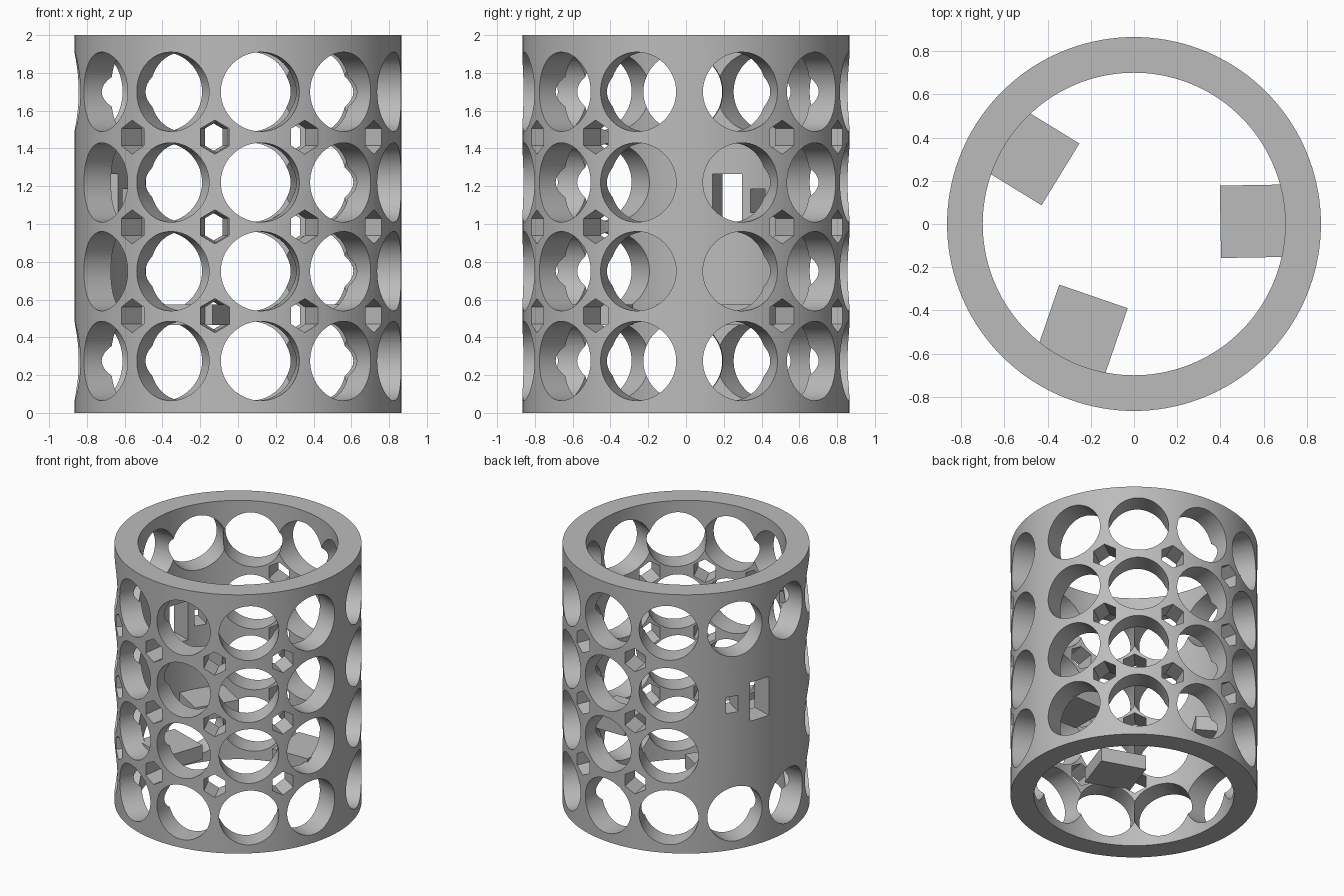
import bpy, bmesh, math
from mathutils import Matrix, Vector

HEIGHT, OUTER, INNER = 2.0, 0.865, 0.70
STEP, START, COLUMNS = 32.25, 20.0, 11
BLANK = (4, 5)                      # columns left solid in the middle rows
ROWS = (0.275, 0.75, 1.22, 1.70)
HEX_ROWS = (0.515, 0.985, 1.46)

cube = bpy.data.objects.get("Cube")
if cube:
    bpy.data.objects.remove(cube, do_unlink=True)

grey = bpy.data.materials.new("plain_grey")
grey.use_nodes = True
colour = (0.5, 0.5, 0.5, 1)
grey.diffuse_color = colour
grey.node_tree.nodes["Principled BSDF"].inputs["Base Color"].default_value = colour


def finish(bm, name):
    bmesh.ops.recalc_face_normals(bm, faces=bm.faces)
    mesh = bpy.data.meshes.new(name)
    bm.to_mesh(mesh)
    bm.free()
    mesh.materials.append(grey)
    obj = bpy.data.objects.new(name, mesh)
    bpy.context.collection.objects.link(obj)
    return obj


def radial_prism(bm, outline, near, far, angle):
    """Extrude a (side, height) outline outward along a horizontal direction."""
    turn = Matrix.Rotation(math.radians(angle), 4, "Z")
    face = bm.faces.new([bm.verts.new(turn @ Vector((near, s, z))) for s, z in outline])
    out = bmesh.ops.extrude_face_region(bm, geom=[face], use_keep_orig=True)
    moved = [v for v in out["geom"] if isinstance(v, bmesh.types.BMVert)]
    bmesh.ops.translate(bm, verts=moved, vec=turn @ Vector((far - near, 0, 0)))


def polygon(radius, z, sides):
    turns = [math.tau * i / sides for i in range(sides)]
    return [(radius * math.sin(a), z + radius * math.cos(a)) for a in turns]


def rectangle(centre, width, low, high):
    a, b = centre - width / 2, centre + width / 2
    return [(a, low), (b, low), (b, high), (a, high)]


# Thick tube wall, spun from a rectangular profile
bm = bmesh.new()
corners = [bm.verts.new((r, 0, z)) for r, z in
           ((INNER, 0), (OUTER, 0), (OUTER, HEIGHT), (INNER, HEIGHT))]
edges = [bm.edges.new((corners[i - 1], corners[i])) for i in range(4)]
bmesh.ops.spin(bm, geom=corners + edges, cent=(0, 0, 0), axis=(0, 0, 1),
               angle=math.tau, steps=144, use_merge=True)
bmesh.ops.remove_doubles(bm, verts=bm.verts, dist=0.0001)
tube = finish(bm, "perforated_tube")

# Round holes in columns, small hexagonal holes between them, two slots
bm = bmesh.new()
for col in range(COLUMNS):
    angle = START + col * STEP
    for row, z in enumerate(ROWS):
        if not (col in BLANK and row in (1, 2)):
            radial_prism(bm, polygon(0.21, z, 64), 0.6, 1.0, angle)
    if col < COLUMNS - 1 and col not in BLANK and col + 1 not in BLANK:
        for z in HEX_ROWS:
            radial_prism(bm, polygon(0.09, z, 6), 0.6, 1.0, angle + STEP / 2)
radial_prism(bm, rectangle(0, 0.164, 0.965, 1.265), 0.6, 1.0, 161.7)
radial_prism(bm, rectangle(0, 0.09, 1.06, 1.185), 0.6, 1.0, 147)
cutter = finish(bm, "hole_cutter")
cutter.hide_render = True

cut = tube.modifiers.new("holes", "BOOLEAN")
cut.operation = "DIFFERENCE"
cut.solver = "EXACT"
cut.use_self = True
cut.object = cutter
bpy.ops.object.select_all(action="DESELECT")
bpy.context.view_layer.objects.active = tube
tube.select_set(True)
bpy.ops.object.modifier_apply(modifier=cut.name)
bpy.data.objects.remove(cutter, do_unlink=True)
bpy.ops.object.shade_smooth_by_angle(angle=math.radians(30))

# Three support blocks on the inner wall: direction, inner distance, side shift
for i, (angle, near, shift) in enumerate(((1, 0.40, 0.003), (148.5, 0.41, -0.018),
                                          (251, 0.378, -0.068))):
    bm = bmesh.new()
    radial_prism(bm, rectangle(shift, 0.335, 0.465, 0.575), near, 0.70, angle)
    finish(bm, f"support_block_{i + 1}")
